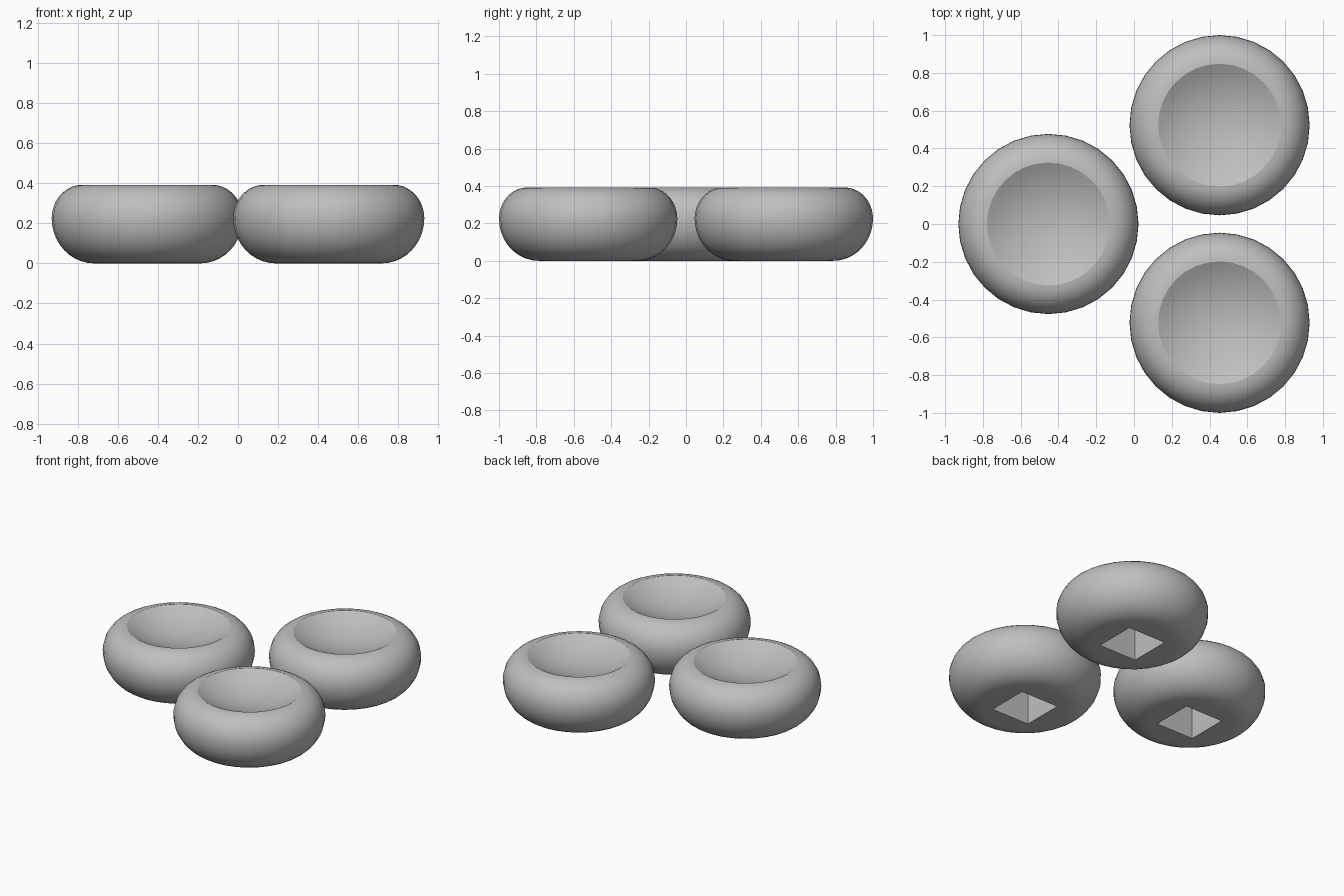
import bpy
import bmesh
import math

if "Cube" in bpy.data.objects:
    bpy.data.objects.remove(bpy.data.objects["Cube"])

SEGMENTS = 32
RIM_R, RIM_Z = 0.325, 0.392     # edge of the top dish
OUT_R, OUT_Z = 0.477, 0.225     # widest point
BASE_R = 0.265                  # flat underside
DISH = 0.09                     # depth of the top dish
HOLE, HOLE_TOP = 0.143, 0.27    # half width and height of the square socket

grey = bpy.data.materials.new("plain_grey")
grey.diffuse_color = (0.52, 0.52, 0.52, 1)
grey.use_nodes = True
grey.node_tree.nodes["Principled BSDF"].inputs["Base Color"].default_value = grey.diffuse_color


def pad_profile():
    """Half section from the underside, around the side, to the dish."""
    pts = []
    for i in range(11):                       # lower rounding
        a = math.pi / 2 * i / 10
        pts.append((BASE_R + (OUT_R - BASE_R) * math.sin(a), OUT_Z * (1 - math.cos(a))))
    for i in range(1, 10):                    # upper rounding
        a = math.pi / 2 * i / 9
        pts.append((RIM_R + (OUT_R - RIM_R) * math.cos(a),
                    OUT_Z + (RIM_Z - OUT_Z) * math.sin(a)))
    sphere_r = (RIM_R ** 2 + DISH ** 2) / (2 * DISH)
    for i in range(7, 0, -1):                 # spherical dish
        r = RIM_R * i / 8
        pts.append((r, RIM_Z - DISH + sphere_r - math.sqrt(sphere_r ** 2 - r ** 2)))
    return pts


def make_pad(name, x, y):
    bm = bmesh.new()
    rings = []
    for r, z in pad_profile():
        rings.append([bm.verts.new((r * math.cos(2 * math.pi * k / SEGMENTS),
                                    r * math.sin(2 * math.pi * k / SEGMENTS), z))
                      for k in range(SEGMENTS)])
    for low, high in zip(rings, rings[1:]):
        for k in range(SEGMENTS):
            n = (k + 1) % SEGMENTS
            bm.faces.new((low[k], low[n], high[n], high[k]))
    centre = bm.verts.new((0, 0, RIM_Z - DISH))
    for k in range(SEGMENTS):
        bm.faces.new((rings[-1][k], rings[-1][(k + 1) % SEGMENTS], centre))

    # square socket in the underside
    corners = [(-HOLE, -HOLE), (HOLE, -HOLE), (HOLE, HOLE), (-HOLE, HOLE)]
    mouth = [bm.verts.new((cx, cy, 0)) for cx, cy in corners]
    roof = [bm.verts.new((cx, cy, HOLE_TOP)) for cx, cy in corners]
    for k in range(4):
        n = (k + 1) % 4
        bm.faces.new((mouth[k], mouth[n], roof[n], roof[k]))
    bm.faces.new(roof)
    border = [e for e in bm.edges if e.is_boundary]
    bmesh.ops.triangle_fill(bm, edges=border, use_beauty=True)
    bmesh.ops.recalc_face_normals(bm, faces=bm.faces)

    mesh = bpy.data.meshes.new(name)
    bm.to_mesh(mesh)
    bm.free()
    mesh.materials.append(grey)
    pad = bpy.data.objects.new(name, mesh)
    pad.location = (x, y, 0)
    bpy.context.collection.objects.link(pad)
    bpy.ops.object.select_all(action='DESELECT')
    pad.select_set(True)
    bpy.context.view_layer.objects.active = pad
    bpy.ops.object.shade_smooth_by_angle(angle=math.radians(25))


# three round pads in a triangle
make_pad("left_pad", -0.453, 0.0)
make_pad("back_right_pad", 0.453, 0.523)
make_pad("front_right_pad", 0.453, -0.523)
